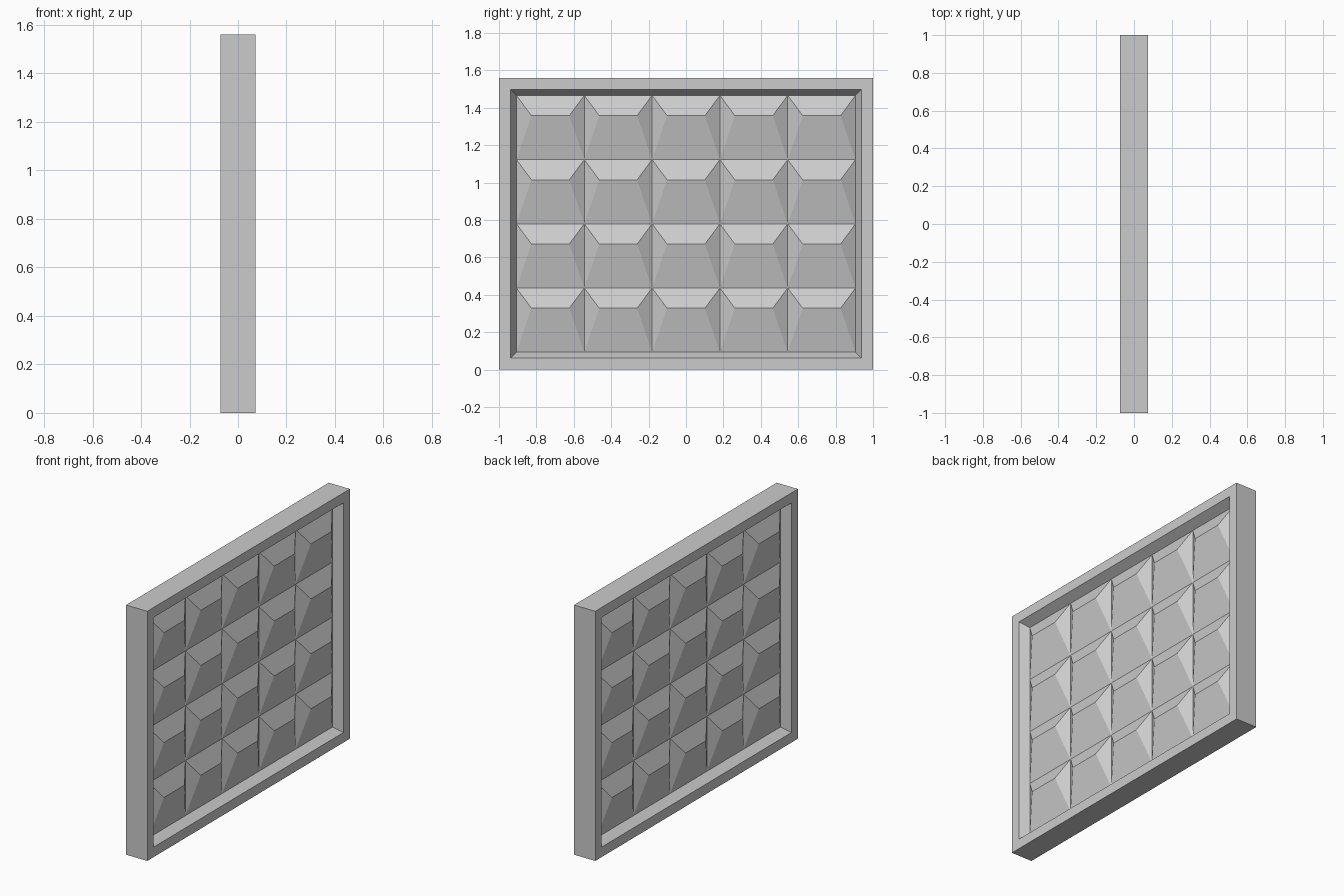
import bpy
import bmesh

cube = bpy.data.objects.get("Cube")
if cube:
    bpy.data.objects.remove(cube, do_unlink=True)

HALF_X, WIDTH, HEIGHT = 0.073, 2.0, 1.56
RIM, REVEAL = 0.0625, 0.031        # border width, width of the sloped reveal
PANEL_X, RELIEF = 0.017, 0.05      # panel base plane, height of each tile
COLS, ROWS = 5, 4

grey = bpy.data.materials.new("light_grey")
grey.use_nodes = True
grey.diffuse_color = (0.6, 0.6, 0.6, 1)
grey.node_tree.nodes["Principled BSDF"].inputs["Base Color"].default_value = (0.6, 0.6, 0.6, 1)


def make_object(name, bm):
    bmesh.ops.recalc_face_normals(bm, faces=bm.faces)
    mesh = bpy.data.meshes.new(name)
    bm.to_mesh(mesh)
    bm.free()
    mesh.materials.append(grey)
    obj = bpy.data.objects.new(name, mesh)
    bpy.context.collection.objects.link(obj)
    return obj


# Frame: a slab whose two broad sides are inset, then recessed to the panel
bm = bmesh.new()
bmesh.ops.create_cube(bm, size=1)
bmesh.ops.scale(bm, vec=(2 * HALF_X, WIDTH, HEIGHT), verts=bm.verts)
bmesh.ops.translate(bm, vec=(0, 0, HEIGHT / 2), verts=bm.verts)
bm.normal_update()
broad_sides = [f for f in bm.faces if abs(f.normal.x) > 0.9]
for face in broad_sides:
    for thickness in (RIM, REVEAL):
        bmesh.ops.inset_region(bm, faces=[face], thickness=thickness, use_even_offset=True)
    side = 1 if face.calc_center_median().x > 0 else -1
    for v in face.verts:
        v.co.x = side * PANEL_X
bmesh.ops.delete(bm, geom=broad_sides, context="FACES_ONLY")
make_object("frame", bm)

# Panel: one hipped tile, repeated over the grid and mirrored to the other side
margin = RIM + REVEAL
tile_w = (WIDTH - 2 * margin) / COLS
tile_h = (HEIGHT - 2 * margin) / ROWS
y0, z0 = margin - WIDTH / 2, margin
y1, z1 = y0 + tile_w, z0 + tile_h
ridge_in, ridge_drop = 0.08, 0.108

bm = bmesh.new()
low_a, low_b, high_b, high_a = [bm.verts.new((PANEL_X, y, z))
                                for y, z in ((y0, z0), (y1, z0), (y1, z1), (y0, z1))]
ridge_a, ridge_b = [bm.verts.new((PANEL_X + RELIEF, y, z1 - ridge_drop))
                    for y in (y0 + ridge_in, y1 - ridge_in)]
for corners in ((low_a, low_b, ridge_b, ridge_a), (low_b, high_b, ridge_b),
                (high_b, high_a, ridge_a, ridge_b), (high_a, low_a, ridge_a)):
    bm.faces.new(corners)
bm.normal_update()
if sum(f.normal.x for f in bm.faces) < 0:
    bmesh.ops.reverse_faces(bm, faces=bm.faces)
panel = make_object("tiled_panels", bm)

for name, count, step in (("columns", COLS, (0, tile_w, 0)), ("rows", ROWS, (0, 0, tile_h))):
    array = panel.modifiers.new(name, "ARRAY")
    array.count = count
    array.use_relative_offset = False
    array.use_constant_offset = True
    array.constant_offset_displace = step
    array.use_merge_vertices = True
    array.merge_threshold = 0.001
mirror = panel.modifiers.new("other_side", "MIRROR")
mirror.use_axis = (True, False, False)
mirror.use_mirror_merge = False
